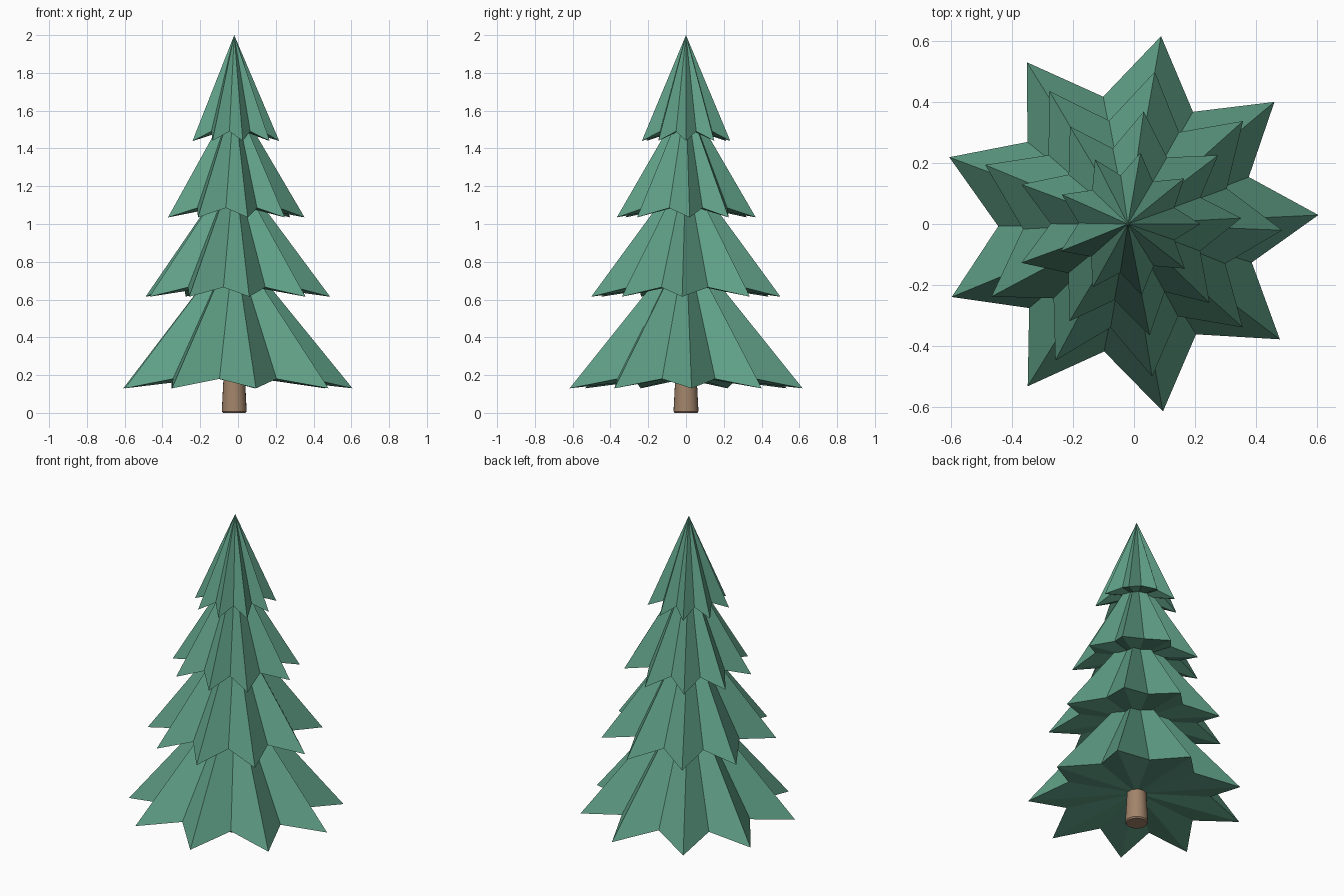
import bpy, bmesh
from math import cos, sin, radians

if "Cube" in bpy.data.objects:
    bpy.data.objects.remove(bpy.data.objects["Cube"])

CX = -0.02   # trunk axis, slightly off centre


def material(name, rgb):
    m = bpy.data.materials.new(name)
    m.diffuse_color = (*rgb, 1.0)
    m.use_nodes = True
    m.node_tree.nodes["Principled BSDF"].inputs["Base Color"].default_value = m.diffuse_color
    return m


def add_object(name, bm, mat):
    bmesh.ops.recalc_face_normals(bm, faces=bm.faces)
    me = bpy.data.meshes.new(name)
    bm.to_mesh(me)
    bm.free()
    me.materials.append(mat)
    ob = bpy.data.objects.new(name, me)
    bpy.context.collection.objects.link(ob)
    return ob


def branch_tier(name, radius, z_tip, z_apex, tip_angles, mat):
    """Nine-pointed star skirt: folded cone above, shallow hollow below."""
    bm = bmesh.new()
    apex = bm.verts.new((CX, 0, z_apex))
    under = bm.verts.new((CX, 0, z_tip + 0.07))
    rim = []
    for i, a in enumerate(tip_angles):
        following = tip_angles[(i + 1) % 9] + (360 if i == 8 else 0)
        notch = (a + following) / 2
        for ang, r, z in ((a, radius, z_tip), (notch, radius * 0.68, z_tip + 0.05)):
            t = radians(ang)
            rim.append(bm.verts.new((CX + r * cos(t), r * sin(t), z)))
    for i, v in enumerate(rim):
        w = rim[(i + 1) % len(rim)]
        bm.faces.new((v, w, apex))
        bm.faces.new((w, v, under))
    return add_object(name, bm, mat)


green = material("pine_green", (0.115, 0.345, 0.24))
brown = material("bark_brown", (0.36, 0.23, 0.145))

# Four stacked branch tiers with slightly uneven points
tiers = (
    ("bottom_branches", 0.627, 0.13, 0.90, (2.7, 39.8, 80, 122, 159.5, 202.5, 238.3, 280.6, 322.8)),
    ("lower_branches", 0.508, 0.615, 1.30, (-2.3, 41.8, 80, 120.6, 157.5, 208, 242, 279, 318)),
    ("upper_branches", 0.373, 1.035, 1.67, (3, 37.3, 82, 120.7, 159.6, 200, 239, 281, 316)),
    ("top_branches", 0.238, 1.44, 2.0, (0, 39, 80, 117, 156, 202, 241, 281, 322)),
)
for name, radius, z_tip, z_apex, angles in tiers:
    branch_tier(name, radius, z_tip, z_apex, angles, green)

# Tapered trunk with a softened bottom edge
bm = bmesh.new()
rings = []
for r, z in ((0.060, 0.0), (0.066, 0.008), (0.054, 0.24)):
    rings.append([bm.verts.new((CX + r * cos(radians(a)), r * sin(radians(a)), z))
                  for a in range(0, 360, 15)])
for lo, hi in zip(rings, rings[1:]):
    for i in range(24):
        j = (i + 1) % 24
        bm.faces.new((lo[i], lo[j], hi[j], hi[i]))
bm.faces.new(rings[0])
bm.faces.new(rings[-1])
trunk = add_object("trunk", bm, brown)
bpy.context.view_layer.objects.active = trunk
trunk.select_set(True)
bpy.ops.object.shade_smooth_by_angle(angle=radians(30))
